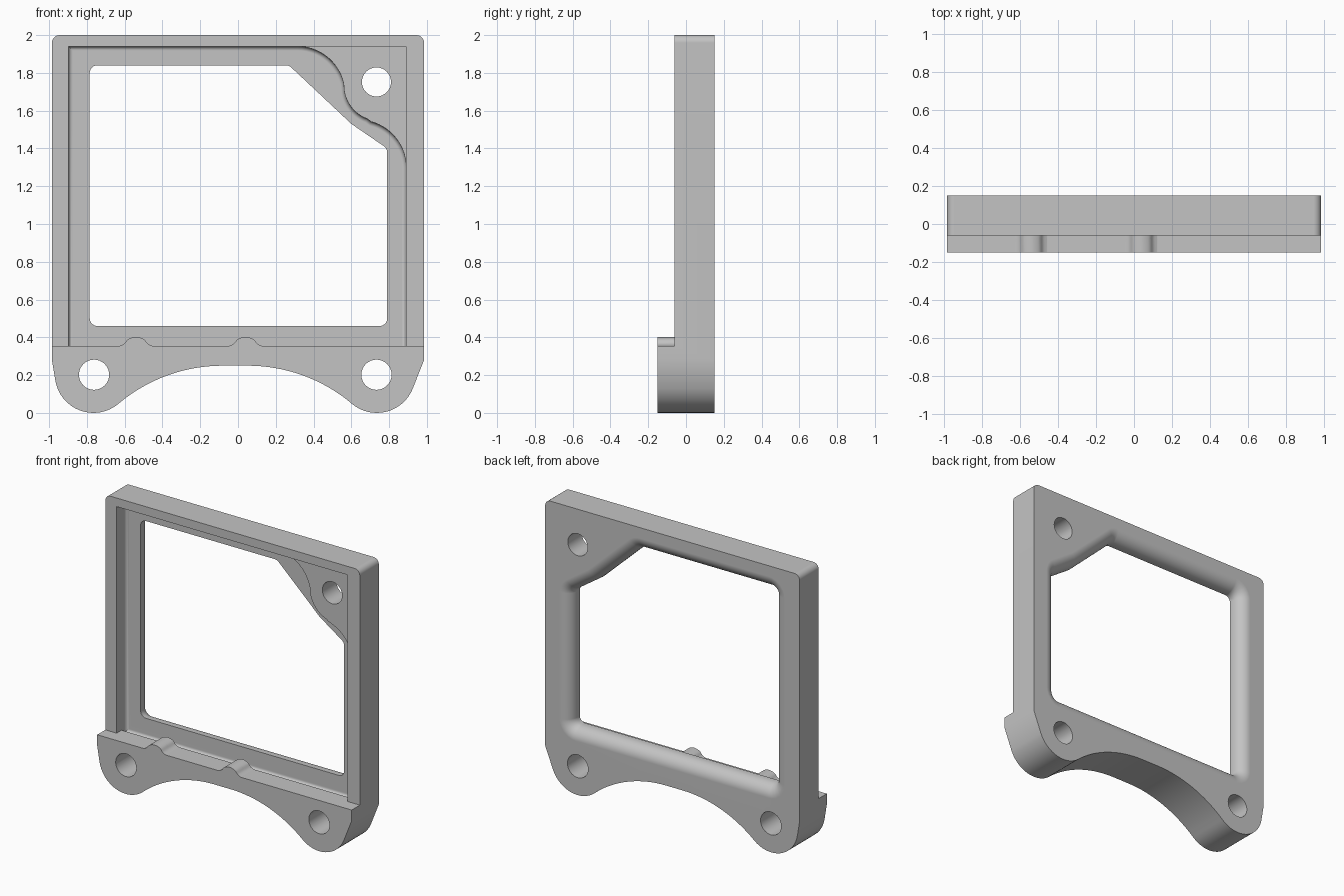
import bpy, bmesh
from math import sin, cos, pi, radians
from mathutils import Vector

cube = bpy.data.objects.get("Cube")
if cube:
    bpy.data.objects.remove(cube)

FRONT, STEP, BOSS, FLOOR, BACK = -0.15, -0.06, -0.005, 0.045, 0.15
LEDGE = 0.355

grey = bpy.data.materials.new("plain grey")
grey.use_nodes = True
grey.diffuse_color = (0.55, 0.55, 0.55, 1)
grey.node_tree.nodes["Principled BSDF"].inputs["Base Color"].default_value = grey.diffuse_color


# Outline helpers in x, z
def arc(cx, cz, r, start, end, n=16):
    angles = [radians(start + (end - start) * i / n) for i in range(n + 1)]
    return [Vector((cx + r * cos(a), cz + r * sin(a))) for a in angles]


def spline(points, n=4):
    p = [Vector(q) for q in points]
    p = [2 * p[0] - p[1]] + p + [2 * p[-1] - p[-2]]
    out = []
    for a, b, c, d in zip(p, p[1:], p[2:], p[3:]):
        for i in range(n):
            t = i / n
            out.append(0.5 * (2 * b + (c - a) * t + (2 * a - 5 * b + 4 * c - d) * t ** 2
                              + (3 * b - a - 3 * c + d) * t ** 3))
    return out + [p[-2]]


# Round the outward corners; inward corners stay sharp
def rounded(corners, r, n=6):
    out = []
    for i, c in enumerate(corners):
        c = Vector(c)
        u = (Vector(corners[i - 1]) - c).normalized()
        v = (Vector(corners[(i + 1) % len(corners)]) - c).normalized()
        if u.x * v.y - u.y * v.x > 0:
            out.append(c)
            continue
        half = u.angle(v) / 2
        reach = r * cos(half) / sin(half)
        centre = c + (u + v).normalized() * r / sin(half)
        a, b = c + u * reach - centre, c + v * reach - centre
        for k in range(n + 1):
            out.append(centre + a.lerp(b, k / n).normalized() * r)
    return out


def offset(outline, d):
    out = []
    for i, p in enumerate(outline):
        u = (p - outline[i - 1]).normalized()
        v = (outline[(i + 1) % len(outline)] - p).normalized()
        m = Vector((u.y + v.y, -u.x - v.x)).normalized()
        out.append(p + m * d / max(0.4, m.dot(Vector((u.y, -u.x)))))
    return out


# Loft one outline through sections given as (y, outward offset)
def loft(name, outline, sections):
    bm = bmesh.new()
    rings = [[bm.verts.new((p.x, y, p.y)) for p in offset(outline, d)] for y, d in sections]
    for a, b in zip(rings, rings[1:]):
        for i in range(len(a)):
            bm.faces.new((a[i - 1], a[i], b[i], b[i - 1]))
    bm.faces.new(rings[0])
    bm.faces.new(rings[-1])
    bmesh.ops.recalc_face_normals(bm, faces=bm.faces)
    mesh = bpy.data.meshes.new(name)
    bm.to_mesh(mesh)
    bm.free()
    mesh.materials.append(grey)
    ob = bpy.data.objects.new(name, mesh)
    bpy.context.collection.objects.link(ob)
    return ob


def cut(target, cutter):
    cutter.hide_render = True
    bpy.context.view_layer.objects.active = target
    mod = target.modifiers.new("cut", 'BOOLEAN')
    mod.operation, mod.solver, mod.object = 'DIFFERENCE', 'EXACT', cutter
    bpy.ops.object.modifier_apply(modifier=mod.name)
    bpy.data.objects.remove(cutter)


# Body: rounded top, two mounting lobes and the arch between them
outline = arc(0.945, 1.96, 0.04, 0, 90, 6) + arc(-0.945, 1.96, 0.04, 90, 180, 6)
outline += [Vector((-0.985, 0.28))] + arc(-0.765, 0.205, 0.205, 189, 310)
outline += arc(-0.08, -0.61, 0.86, 130, 90)[1:] + arc(0.05, -0.61, 0.86, 90, 50)[:-1]
outline += arc(0.735, 0.205, 0.205, 230, 338) + [Vector((0.985, 0.28))]
frame = loft("mounting_frame", outline, [(FRONT, 0), (BACK, 0)])

# Step in front of the frame, leaving the lower plate with two bumps
ledge = []
for cx in (-0.54, 0.04):
    ledge += spline([(cx + dx, LEDGE + dz) for dx, dz in
                     ((-0.085, 0), (-0.062, 0.012), (-0.04, 0.036), (0, 0.047),
                      (0.04, 0.036), (0.062, 0.012), (0.085, 0))])


def above_ledge(left, right, top):
    return ([Vector((left, LEDGE))] + ledge
            + [Vector(c) for c in ((right, LEDGE), (right, top), (left, top))])


cut(frame, loft("front_step", above_ledge(-1.2, 1.2, 2.2), [(-0.3, 0), (STEP, 0)]))

# Shallow pocket that sets the corner boss back and carries the ledge inward
LEFT, RIGHT, LOW, TOP = -0.897, 0.89, 0.33, 1.94
cut(frame, loft("shallow_pocket", above_ledge(LEFT, RIGHT, TOP), [(STEP - 0.02, 0), (BOSS, 0)]))

# Deep pocket with a winding edge round the corner boss and a filleted floor
winding = arc(0.64, 1.30, 0.25, 0, 75, 14)
winding += arc(0.75, 1.735, 0.19, 255, 186, 14)[1:] + arc(0.315, 1.69, 0.25, 6, 90, 14)[1:]
pocket = [Vector((LEFT, TOP)), Vector((LEFT, LOW)), Vector((RIGHT, LOW))] + winding
r = 0.022
fillet = [(FLOOR - r + r * sin(t * pi / 10), r * cos(t * pi / 10) - r) for t in range(6)]
cut(frame, loft("pocket", pocket, [(BOSS - 0.0005, 0)] + fillet))

# Window opening, widely rounded towards the back
window = rounded([(-0.785, 0.46), (0.79, 0.46), (0.79, 1.40), (0.60, 1.53),
                  (0.27, 1.84), (-0.785, 1.84)], 0.04)
R = 0.085
flare = [(BACK - R + R * sin(t * pi / 20), R - R * cos(t * pi / 20)) for t in range(11)]
cut(frame, loft("window", window, [(0, 0)] + flare + [(0.2, R)]))

# Screw holes
for x, z, radius in ((-0.762, 0.202, 0.08), (0.733, 0.202, 0.08), (0.733, 1.752, 0.077)):
    cut(frame, loft("screw_hole", arc(x, z, radius, 0, 348.75, 31), [(-0.3, 0), (0.3, 0)]))

# Smooth curved walls, flat faces kept flat
for ob in bpy.context.selected_objects:
    ob.select_set(False)
frame.select_set(True)
bpy.context.view_layer.objects.active = frame
bpy.ops.object.shade_smooth_by_angle(angle=radians(30))
weighted = frame.modifiers.new("weighted normals", 'WEIGHTED_NORMAL')
weighted.keep_sharp = True
